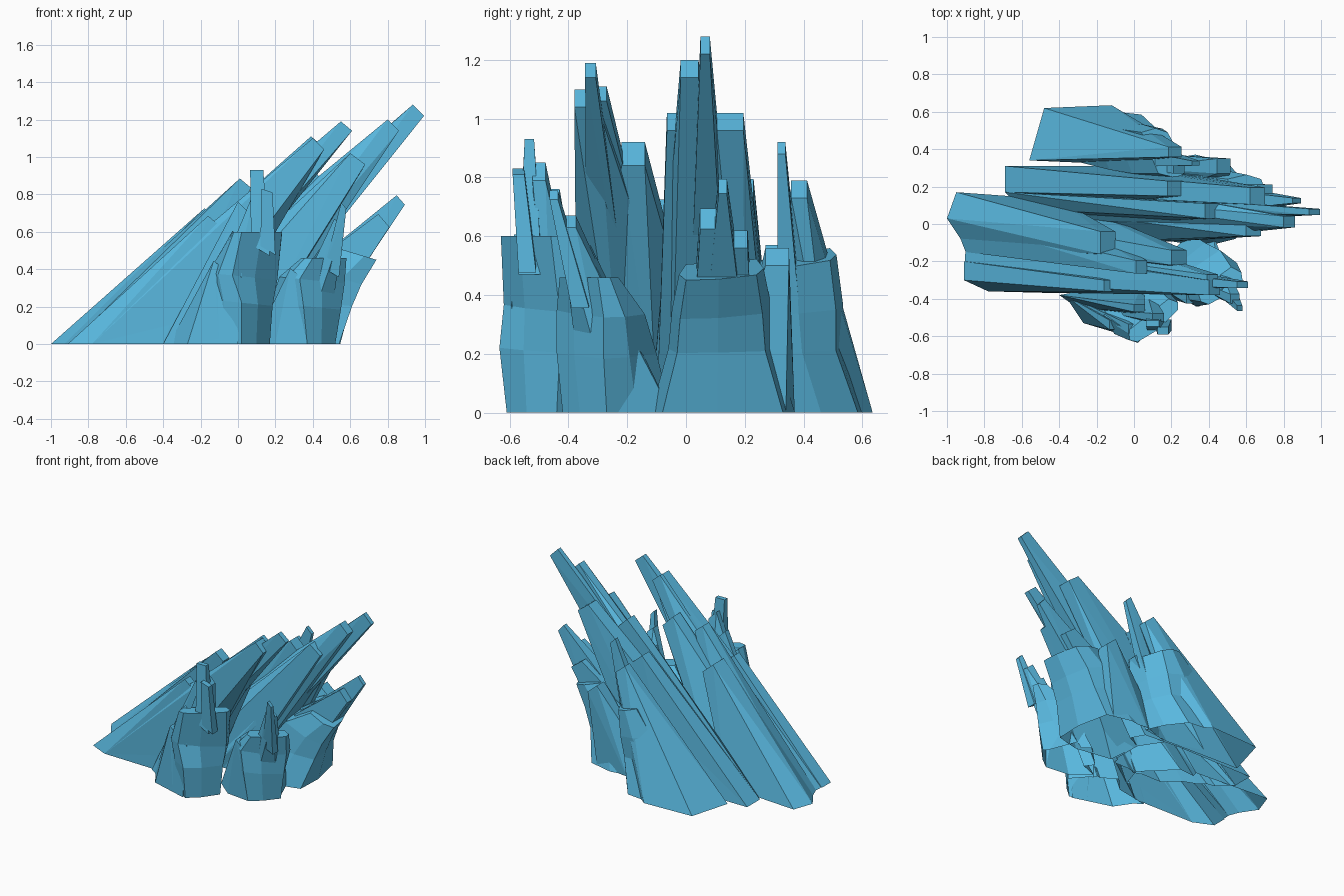
import bpy, bmesh
from mathutils import Vector

mat = bpy.data.materials.new("crystal_blue")
mat.diffuse_color = (0.10, 0.48, 0.74, 1)


def to_object(bm, name):
    bmesh.ops.recalc_face_normals(bm, faces=bm.faces)
    me = bpy.data.meshes.new(name)
    bm.to_mesh(me)
    bm.free()
    ob = bpy.data.objects.new(name, me)
    bpy.context.collection.objects.link(ob)
    return ob


def shard(base, cap):
    """Straight crystal: ground polygon hulled to a small tilted cap."""
    x, y, z, wx, wy, dz = cap
    bm = bmesh.new()
    for p in base:
        bm.verts.new((*p, 0) if len(p) == 2 else p)
    for sx in (-1, 1):
        for sy in (-1, 1):
            bm.verts.new((x + sx * wx, y + sy * wy, z - sx * dz))
    res = bmesh.ops.convex_hull(bm, input=bm.verts)
    junk = {g for g in res["geom_interior"] + res["geom_unused"]
            if isinstance(g, bmesh.types.BMVert)}
    if junk:
        bmesh.ops.delete(bm, geom=list(junk), context='VERTS')
    bmesh.ops.dissolve_limit(bm, angle_limit=0.02, verts=bm.verts, edges=bm.edges)
    return to_object(bm, "shard")


def body(rings):
    """Faceted stump: rings (z, wall start, wall end, depth vector, tilt)."""
    bm = bmesh.new()
    loops = []
    for z, p, q, b, t in rings:
        p, q, b = Vector(p), Vector(q), Vector(b)
        w = q - p
        out = Vector((w.y, -w.x)) * .06
        pts = [p, p + w * .45 + out, q, q + b * .4 + w * .1, q + b,
               p + b, p + b * .4 - w * .1]
        c = sum(pts, Vector((0, 0))) / len(pts)
        loops.append([bm.verts.new((v.x, v.y, z + t * (c.x - v.x))) for v in pts])
    n = len(loops[0])
    for a, b in zip(loops, loops[1:]):
        for i in range(n):
            j = (i + 1) % n
            bm.faces.new((a[i], a[j], b[j], b[i]))
    bm.faces.new(loops[0])
    bm.faces.new(loops[-1])
    return to_object(bm, "body")


def step(x, y, z, wx, wy, cap):
    """Narrow tip rising from inside a lower part."""
    return shard([(x + sx * wx, y + sy * wy, z - sx * wx * .6)
                  for sx in (-1, 1) for sy in (-1, 1)], cap)


def spire(name, parts):
    """Fuse the parts and open the underside."""
    main = parts[0]
    for p in parts[1:]:
        m = main.modifiers.new("join", 'BOOLEAN')
        m.operation, m.object, m.solver = 'UNION', p, 'EXACT'
    dg = bpy.context.evaluated_depsgraph_get()
    me = bpy.data.meshes.new_from_object(main.evaluated_get(dg))
    for p in parts:
        bpy.data.objects.remove(p)
    bm = bmesh.new()
    bm.from_mesh(me)
    low = [f for f in bm.faces if all(v.co.z < 1e-3 for v in f.verts)]
    bmesh.ops.delete(bm, geom=low, context='FACES')
    ob = to_object(bm, name)
    ob.data.materials.clear()
    ob.data.materials.append(mat)


# Large front-left spire
spire("front_left_spire", [
    shard([(-.90, -.12), (-.91, -.30), (-.78, -.36), (-.32, -.37), (-.15, -.22), (-.3, .05)],
          (.43, -.34, 1.07, .03, .04, .03)),
    shard([(-.85, -.15), (-.85, -.28), (-.38, -.34), (-.3, -.15)],
          (.58, -.325, 1.165, .03, .018, .025)),
    shard([(-.86, -.1), (-.4, -.2), (-.4, 0)], (.42, -.285, 1.085, .03, .015, .025)),
    shard([(-.95, .17), (-1, .03), (-.9, -.12), (-.5, -.2), (-.4, .13)],
          (-.14, -.1, .69, .04, .06, .035)),
    shard([(-.97, .03), (-.9, -.15), (-.4, -.2), (-.4, .05)], (.04, -.23, .86, .03, .035, .025)),
    shard([(-.85, .05), (-.8, -.1), (-.15, -.25), (-.1, -.1), (-.3, .1)],
          (.24, -.18, .88, .04, .04, .04)),
    shard([(-.91, -.2), (-.91, -.3), (-.78, -.36), (-.4, -.37), (-.4, -.2)],
          (-.13, -.33, .66, .03, .03, .025))])

# Tallest spire in the middle
spire("tall_spire", [
    shard([(-.66, .18), (-.5, .03), (-.1, -.12), (.1, -.05), (.1, .2), (-.5, .28)],
          (.83, .012, 1.17, .03, .03, .03)),
    shard([(-.55, .2), (-.5, .08), (.02, 0), (.02, .15)], (.965, .065, 1.25, .03, .016, .03)),
    shard([(-.69, .31), (-.69, .17), (0, .1), (.2, .2), (.15, .29), (-.1, .31)],
          (.66, .15, .99, .04, .045, .03)),
    shard([(-.5, .08), (-.3, -.1), (.08, -.1), (.1, .05)], (.64, -.035, .99, .04, .03, .03)),
    shard([(-.69, .31), (-.69, .17), (-.2, .08), (-.1, .3)], (.22, .19, .76, .04, .04, .035)),
    shard([(-.69, .17), (-.6, .08), (-.2, .0), (-.2, .15)], (.42, .07, .91, .04, .04, .04))])

# Back spire
spire("back_spire", [
    body([(0, (.19, .34), (.04, .585), (-.52, .0), 0),
          (.22, (.22, .29), (.12, .51), (-.35, .0), .1),
          (.36, (.24, .27), (.15, .51), (-.25, .0), .2),
          (.52, (.27, .27), (.18, .49), (-.14, .0), .3)]),
    shard([(-.48, .62), (-.48, .45), (-.56, .34), (-.1, .32), (.05, .5), (-.12, .635), (-.27, .6)],
          (.22, .385, .76, .035, .027, .03)),
    step(.12, .35, .35, .08, .04, (.33, .325, .9, .02, .013, .02)),
    step(.12, .33, .3, .06, .04, (.24, .30, .54, .03, .03, .03))])

# Upright spire at the front
spire("front_spire", [
    body([(0, (.02, -.61), (.17, -.44), (-.25, .2), 0),
          (.22, (.02, -.635), (.185, -.43), (-.2, .17), .1),
          (.36, (-.03, -.62), (.21, -.43), (-.13, .13), .1),
          (.6, (.02, -.63), (.235, -.46), (-.05, .06), 0)]),
    step(.12, -.53, .5, .05, .04, (.10, -.533, .93, .035, .016, .0)),
    step(.16, -.54, .5, .04, .03, (.155, -.57, .82, .03, .02, .01)),
    shard([(-.25, -.45), (-.1, -.5), (.1, -.45), (.05, -.3)], (.13, -.50, .82, .03, .022, .03)),
    shard([(-.4, -.38), (-.3, -.45), (0, -.5), (.05, -.3)], (.03, -.45, .73, .03, .02, .03)),
    shard([(-.36, -.38), (-.27, -.53), (0, -.61), (-.05, -.4)],
          (.0, -.56, .58, .03, .025, .025)),
    shard([(-.37, -.38), (-.27, -.53), (-.1, -.58), (-.1, -.4)],
          (-.10, -.54, .42, .03, .025, .025))])

# Small spire at the front right
spire("front_right_spire", [
    body([(0, (.37, -.42), (.52, -.27), (-.22, .22), 0),
          (.2, (.35, -.44), (.55, -.28), (-.17, .18), .1),
          (.34, (.33, -.44), (.57, -.28), (-.11, .14), .1),
          (.46, (.40, -.43), (.58, -.30), (-.06, .07), 0)]),
    step(.5, -.36, .38, .04, .03, (.565, -.45, .74, .014, .014, .015)),
    shard([(.2, -.25), (.35, -.35), (.48, -.25), (.4, -.07)], (.54, -.40, .65, .025, .025, .02)),
    shard([(.2, -.2), (.3, -.3), (.5, -.25), (.42, -.05)], (.50, -.35, .55, .03, .025, .02)),
    shard([(.08, -.3), (.2, -.4), (.37, -.42), (.35, -.2)], (.31, -.40, .38, .03, .025, .025))])

# Right-hand spire
spire("right_spire", [
    body([(0, (.54, -.08), (.5, .33), (-.42, .0), 0),
          (.22, (.61, -.03), (.55, .27), (-.36, .0), .1),
          (.36, (.66, -.02), (.6, .26), (-.28, .0), .3),
          (.48, (.74, .0), (.68, .24), (-.18, .0), .3)]),
    step(.51, .13, .38, .1, .06, (.87, .125, .77, .022, .014, .025)),
    step(.51, .08, .38, .1, .05, (.78, .075, .66, .03, .027, .035)),
    step(.48, .17, .38, .1, .05, (.70, .18, .59, .04, .03, .03)),
    shard([(.0, .3), (.1, .15), (.45, .15), (.45, .34), (.2, .37)],
          (.48, .31, .53, .035, .04, .03))])
